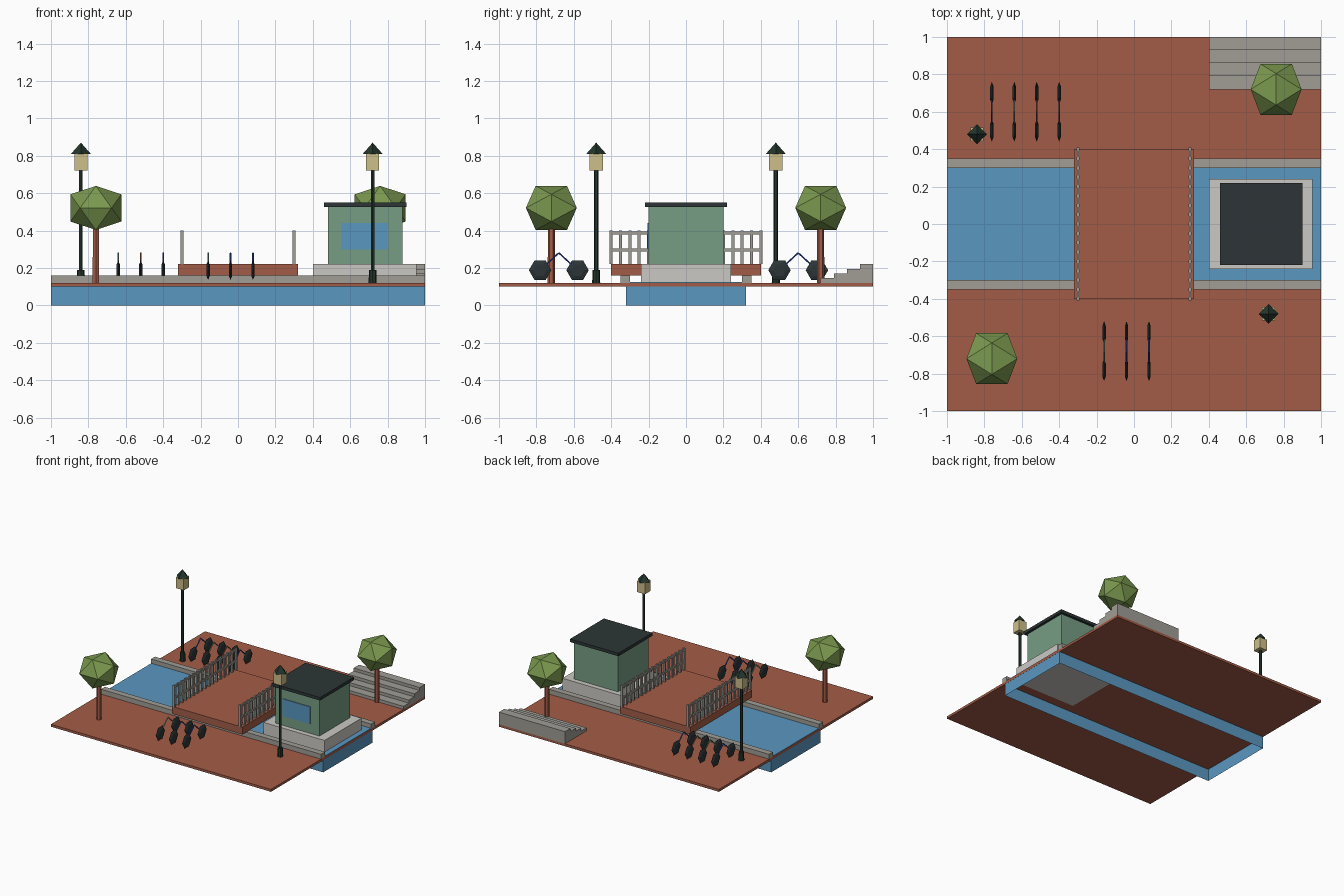
import bpy, bmesh, math
from mathutils import Vector

if "Cube" in bpy.data.objects:
    bpy.data.objects.remove(bpy.data.objects["Cube"])


def material(name, rgb):
    m = bpy.data.materials.new(name)
    lin = [((c / 255 + 0.055) / 1.055) ** 2.4 for c in rgb]
    m.diffuse_color = (*lin, 1)
    m.use_nodes = True
    m.node_tree.nodes["Principled BSDF"].inputs["Base Color"].default_value = m.diffuse_color
    return m


BRICK = material("brick_red", (163, 92, 71))
WATER = material("water_blue", (90, 151, 193))
STONE = material("stone_grey", (160, 157, 149))
PALE = material("pale_concrete", (203, 201, 196))
GREEN = material("cabin_green", (118, 158, 132))
SLATE = material("dark_slate", (45, 53, 54))
IRON = material("iron_green", (36, 54, 44))
CREAM = material("lamp_cream", (206, 191, 138))
LEAF = material("leaf_green", (122, 152, 78))
BLUE = material("frame_blue", (44, 74, 160))


def finish(name, bm, mat):
    bmesh.ops.recalc_face_normals(bm, faces=bm.faces)
    me = bpy.data.meshes.new(name)
    bm.to_mesh(me)
    bm.free()
    me.materials.append(mat)
    ob = bpy.data.objects.new(name, me)
    bpy.context.collection.objects.link(ob)
    return ob


def add_box(bm, x, y, z):
    """Add a box from (min, max) ranges."""
    vs = bmesh.ops.create_cube(bm, size=1)["verts"]
    for v in vs:
        v.co = [r[0] + (c + 0.5) * (r[1] - r[0]) for r, c in zip((x, y, z), v.co)]
    return vs


def box(name, x, y, z, mat):
    bm = bmesh.new()
    add_box(bm, x, y, z)
    return finish(name, bm, mat)


def add_cone(bm, a, b, r1, r2, sides, spin=0.0):
    """Add a cone or cylinder running from point a to point b."""
    a, b = Vector(a), Vector(b)
    d = b - a
    vs = bmesh.ops.create_cone(bm, cap_ends=True, segments=sides, radius1=r1,
                               radius2=r2, depth=d.length)["verts"]
    turn = d.to_track_quat('Z', 'Y').to_matrix()
    c, s = math.cos(spin), math.sin(spin)
    for v in vs:
        p = Vector((v.co.x * c - v.co.y * s, v.co.x * s + v.co.y * c, v.co.z))
        v.co = turn @ p + (a + b) / 2
    bmesh.ops.remove_doubles(bm, verts=vs, dist=1e-6)


def rod(name, a, b, r1, r2, sides, mat, spin=0.0):
    bm = bmesh.new()
    add_cone(bm, a, b, r1, r2, sides, spin)
    return finish(name, bm, mat)


# Ground and canal, the canal shell is open underneath
box("ground", (-1, 1), (-1, 1), (0.10, 0.12), BRICK)
bm = bmesh.new()
add_box(bm, (-0.999, 0.999), (-0.32, 0.32), (0, 0.125))
bm.normal_update()
bmesh.ops.delete(bm, geom=[f for f in bm.faces if f.normal.z < -0.5], context='FACES')
canal = finish("canal_water", bm, WATER)

# Kerbs along the canal
for side, lo in (("front", -0.35), ("back", 0.30)):
    box(side + "_kerb", (-1, 1), (lo, lo + 0.05), (0.12, 0.16), STONE)

# Bridge with two railings
box("bridge_deck", (-0.32, 0.32), (-0.40, 0.40), (0.16, 0.22), BRICK)
for side, x in (("left", -0.30), ("right", 0.30)):
    bm = bmesh.new()
    for i in range(17):
        y = -0.40 + i * 0.05
        add_box(bm, (x - 0.008, x + 0.008), (y - 0.008, y + 0.008), (0.22, 0.40))
    for z in (0.295, 0.387):
        add_box(bm, (x - 0.006, x + 0.006), (-0.40, 0.40), (z - 0.008, z + 0.008))
    finish(side + "_railing", bm, STONE)

# Floating house
box("house_float", (0.40, 0.955), (-0.24, 0.24), (0.098, 0.22), PALE)
box("house_cabin", (0.48, 0.88), (-0.20, 0.20), (0.22, 0.525), GREEN)
box("house_roof", (0.46, 0.90), (-0.22, 0.22), (0.525, 0.55), SLATE)
box("house_window", (0.55, 0.80), (-0.206, -0.199), (0.30, 0.44), WATER)

# Steps rising to the back edge
bm = bmesh.new()
outline = [(1.0, 0.12), (0.72, 0.12)]
for i in range(4):
    z = 0.145 + 0.025 * i
    outline += [(0.72 + 0.07 * i, z), (0.79 + 0.07 * i, z)]
face = bm.faces.new([bm.verts.new((0.40, y, z)) for y, z in outline])
ext = bmesh.ops.extrude_face_region(bm, geom=[face])["geom"]
bmesh.ops.translate(bm, vec=(0.60, 0, 0),
                    verts=[g for g in ext if isinstance(g, bmesh.types.BMVert)])
finish("steps", bm, STONE)

# Street lamps
for x, y in ((-0.84, 0.48), (0.72, -0.48)):
    rod("lamp_foot", (x, y, 0.101), (x, y, 0.19), 0.022, 0.02, 8, IRON)
    rod("lamp_post", (x, y, 0.18), (x, y, 0.73), 0.011, 0.011, 6, IRON)
    box("lamp_lantern", (x - 0.035, x + 0.035), (y - 0.035, y + 0.035), (0.72, 0.812), CREAM)
    rod("lamp_cap", (x, y, 0.81), (x, y, 0.87), 0.053, 0, 4, IRON)

# Trees, the crowns are twenty-sided and slightly flattened
PHI = (1 + 5 ** 0.5) / 2
for x, y in ((-0.76, -0.72), (0.76, 0.72)):
    rod("tree_trunk", (x, y, 0.11), (x, y, 0.46), 0.02, 0.018, 6, BRICK)
    bm = bmesh.new()
    s = 0.136 / PHI
    for a in (-s, s):
        for b in (-s * PHI, s * PHI):
            for p in ((0, a, b), (b, 0, a), (a, b, 0)):
                bm.verts.new((x + p[0], y + p[1], 0.521 + p[2] * 0.865))
    bmesh.ops.convex_hull(bm, input=bm.verts)
    finish("tree_crown", bm, LEAF)

# Parked bicycles
bikes = [(-0.76, 0.60, BLUE), (-0.64, 0.60, GREEN), (-0.52, 0.60, BRICK), (-0.40, 0.60, BLUE),
         (-0.16, -0.68, GREEN), (-0.04, -0.68, BLUE), (0.08, -0.68, BLUE)]
for x, y, paint in bikes:
    bm = bmesh.new()
    for dy in (-0.10, 0.10):
        c = (x, y + dy, 0.188)
        for dx in (-0.009, 0.009):
            # start from the wheel plane so both halves share a hexagonal rim
            tip = (x + dx, y + dy, 0.188)
            add_cone(bm, c, tip, 0.06, 0.035, 6, math.pi / 2)
    finish("bicycle_wheels", bm, SLATE)
    bm = bmesh.new()
    for dy in (-0.10, 0.10):
        add_cone(bm, (x, y + dy, 0.188), (x, y, 0.28), 0.0045, 0.0045, 5)
    finish("bicycle_frame", bm, paint)
